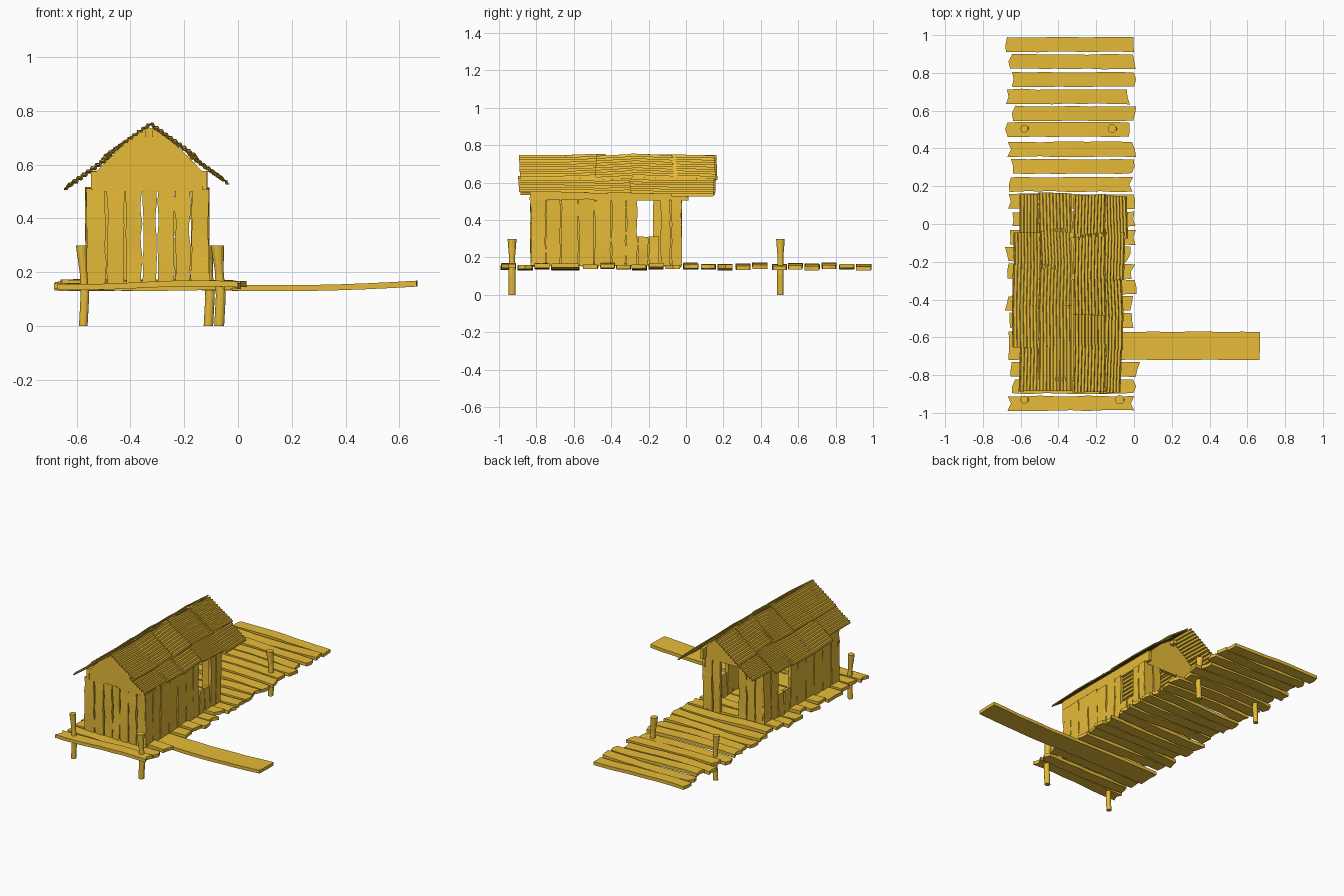
import bpy, bmesh, math, random
from mathutils import Vector

if "Cube" in bpy.data.objects:
    bpy.data.objects.remove(bpy.data.objects["Cube"])

random.seed(4)
R = random.uniform
wood = bpy.data.materials.new("wood")
wood.diffuse_color = (0.8, 0.5, 0.04, 1)
wood.use_nodes = True
wood.node_tree.nodes["Principled BSDF"].inputs["Base Color"].default_value = wood.diffuse_color


def finish(name, bm):
    bmesh.ops.recalc_face_normals(bm, faces=bm.faces[:])
    me = bpy.data.meshes.new(name)
    bm.to_mesh(me)
    bm.free()
    me.materials.append(wood)
    ob = bpy.data.objects.new(name, me)
    bpy.context.collection.objects.link(ob)
    return ob


def plank(name, start, u, v, length, width, thick=0.02, rough=0.012, bend=0.004, wob=0.003, n=8):
    """Warped board running along u, width along v, with ragged ends."""
    u, v, start = Vector(u), Vector(v), Vector(start)
    w = u.cross(v)
    phase, waves = R(0, 6.28), R(3, 5)
    ends = [[R(-rough, rough) for _ in range(3)] for _ in range(2)]
    bm = bmesh.new()
    rings = []
    for i in range(n + 1):
        t = i / n
        lift = bend * math.sin(phase + waves * t)
        left, right = R(-wob, wob), R(-wob, wob)
        ring = []
        for j, h in ((0, -1), (1, -1), (2, -1), (2, 1), (1, 1), (0, 1)):
            along = length * t
            if i == 0:
                along += ends[0][j]
            if i == n:
                along += ends[1][j]
            side = (j - 1) * width / 2 + (left, 0, right)[j]
            ring.append(bm.verts.new(start + u * along + v * side + w * (lift + h * thick / 2)))
        rings.append(ring)
    for a, b in zip(rings, rings[1:]):
        for k in range(6):
            m = (k + 1) % 6
            bm.faces.new((a[k], a[m], b[m], b[k]))
    for r in (rings[0], rings[-1]):
        bm.faces.new((r[0], r[1], r[4], r[5]))
        bm.faces.new((r[1], r[2], r[3], r[4]))
    return finish(name, bm)


X, Y, Z = (1, 0, 0), (0, 1, 0), (0, 0, 1)

# Deck boards: centre y, left x, right x
deck = [(.95, -.67, -.01), (.86, -.655, 0), (.765, -.64, .005), (.675, -.675, -.03), (.585, -.64, .005),
        (.5, -.68, -.03), (.395, -.66, 0), (.305, -.64, 0), (.21, -.66, -.015), (.12, -.66, -.005),
        (.025, -.64, .005), (-.07, -.66, 0), (-.16, -.675, -.03), (-.25, -.66, -.005), (-.335, -.64, .015),
        (-.42, -.675, -.015), (-.51, -.66, -.005), (-.77, -.65, .02), (-.86, -.64, .005), (-.95, -.66, -.005)]
for y, a, b in deck:
    plank("deck_board", (a, y, .15 + R(-.004, .006)), X, Y, b - a, .077, .022, .012, .007)

# Long gangplank, rising slightly at its outer end
gang = plank("gangplank", (-.645, -.645, .142), X, Y, 1.31, .148, .022, .026, 0, .002, 14)
for vert in gang.data.vertices:
    vert.co.z += .016 * max(0, vert.co.x / .69) ** 2 - .003 * math.sin(vert.co.x * 5)

# Mooring posts, narrow at deck level and flared at the top
for px, py, s in ((-.575, -.93, 1), (-.07, -.93, 1.15), (-.575, .505, 1), (-.11, .505, 1.1)):
    bm = bmesh.new()
    rings = []
    for z, r in ((0, .016), (.11, .016), (.2, .014), (.27, .019), (.3, .021)):
        dx = .006 * math.sin(z * 15)
        rings.append([bm.verts.new((px + dx + s * r * math.cos(k * math.pi / 6),
                                    py + s * r * math.sin(k * math.pi / 6), z)) for k in range(12)])
    for a, b in zip(rings, rings[1:]):
        for k in range(12):
            bm.faces.new((a[k], a[(k + 1) % 12], b[(k + 1) % 12], b[k]))
    bm.faces.new(rings[0])
    bm.faces.new(rings[-1])
    finish("post", bm)


def wall(name, edges, across, fixed, gap=(9, 9), sill=None):
    """Row of upright boards; those inside the gap are cut to the sill or left out."""
    for a, b in zip(edges, edges[1:]):
        c = (a + b) / 2
        top = .51 + R(-.005, .005)
        if gap[0] < c < gap[1]:
            if sill is None:
                continue
            top = sill
        pos = (c, fixed, .155) if across == X else (fixed, c, .155)
        plank(name, pos, Z, across, top - .155, b - a - .006, .02, .004, .003, .004)


# Four walls: solid front, doorway at the back, a window in each side
wall("front_wall_board", (-.565, -.49, -.42, -.355, -.3, -.235, -.175, -.108), X, -.82)
wall("back_wall_board", (-.56, -.5, -.435, -.37, -.24, -.18, -.11), X, -.035, (-.37, -.24))
wall("right_wall_board", (-.83, -.75, -.67, -.575, -.49, -.4, -.32, -.26, -.2, -.14, -.08, -.022),
     Y, -.118, (-.26, -.14), .31)
wall("left_wall_board", (-.83, -.74, -.65, -.56, -.47, -.38, -.305, -.24, -.18, -.1, -.022),
     Y, -.555, (-.305, -.18), .31)

# Wall plates carrying the roof
for x in (-.535, -.125):
    plank("wall_plate", (x, -.835, .54), Y, Z, .845, .07, .02, .003, .001, .001)
plank("ridge_beam", (-.33, -.835, .715), Y, X, .845, .03, .025, .002, .001, .001)

# Gable panels
outline = ((-.54, .5), (-.53, .57), (-.475, .625), (-.415, .685), (-.36, .725), (-.33, .738),
           (-.3, .725), (-.24, .68), (-.18, .625), (-.13, .57), (-.12, .5))
for name, y in (("front_gable", -.83), ("back_gable", -.045)):
    bm = bmesh.new()
    f = bm.faces.new([bm.verts.new((x, y, z)) for x, z in outline])
    ext = bmesh.ops.extrude_face_region(bm, geom=[f])
    for g in ext["geom"]:
        if isinstance(g, bmesh.types.BMVert):
            g.co.y += .02
    finish(name, bm)


def sheet(side, s0, s1, y0, y1, lift):
    """Corrugated sheet on one slope, ridges parallel to the roof ridge."""
    down = Vector((side * .812, 0, -.584))
    up = Vector((side * .584, 0, .812))
    ridge = Vector((-.325, 0, .742))
    waves = round((s1 - s0) / .021)
    n = waves * 4
    skew, tilt = R(-.012, .012), R(-.004, .004)
    bm = bmesh.new()
    rows = []
    for y, e in ((y0, -1), (y1, 1)):
        row = []
        for i in range(n + 1):
            t = i / n
            p = ridge + down * (s0 + (s1 - s0) * t + e * skew * .5)
            p += up * (lift + .0045 * math.sin(i * math.pi / 2) + e * tilt)
            p.y = y + skew * (t - .5)
            row.append(bm.verts.new(p))
        rows.append(row)
    for i in range(n):
        bm.faces.new((rows[0][i], rows[0][i + 1], rows[1][i + 1], rows[1][i]))
    ob = finish("roof_sheet", bm)
    mod = ob.modifiers.new("thickness", "SOLIDIFY")
    mod.thickness = .004
    mod.offset = 0


# Roof: two overlapping rows of sheets on each slope; last number is eave distance
left = ((-.885, -.625, .35), (-.65, -.43, .395), (-.45, -.21, .395), (-.24, -.04, .385), (-.07, .165, .35))
right = ((-.89, -.64, .32), (-.66, -.48, .33), (-.5, -.27, .33), (-.29, -.05, .34), (-.07, .155, .36))
for side, cols in ((-1, left), (1, right)):
    for i, (a, b, eave) in enumerate(cols):
        alt = .003 * (i % 2)
        sheet(side, 0, .21 + R(-.01, .01), a, b, .005 + alt)
        sheet(side, .18, eave, a + R(-.012, .006), b + R(-.012, .003), -.004 + alt)
